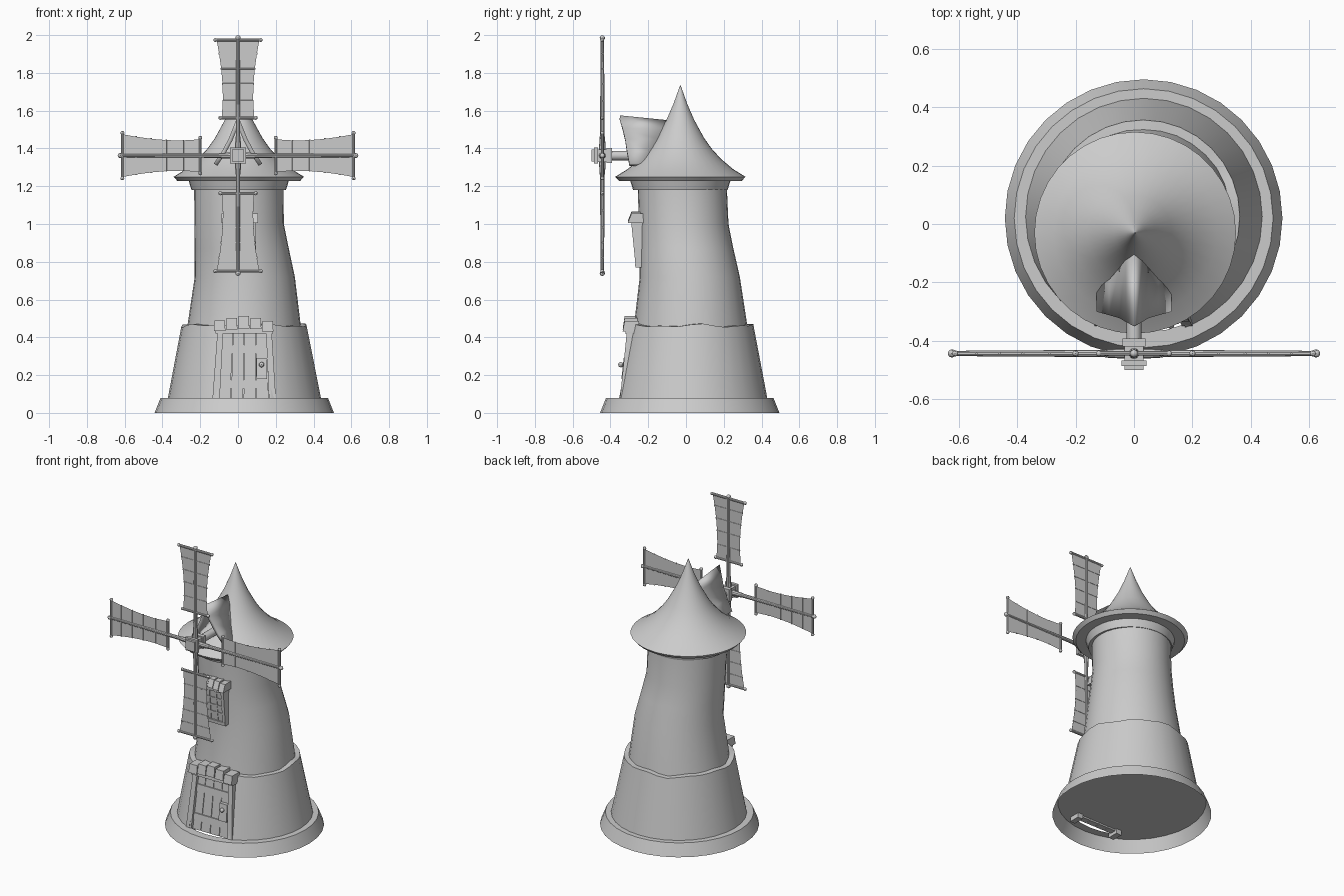
import bpy, bmesh, math
from mathutils import Matrix, Vector

if "Cube" in bpy.data.objects:
    bpy.data.objects.remove(bpy.data.objects["Cube"])


def finish(bm, name, smooth=None):
    bmesh.ops.recalc_face_normals(bm, faces=bm.faces)
    me = bpy.data.meshes.new(name)
    bm.to_mesh(me)
    bm.free()
    ob = bpy.data.objects.new(name, me)
    bpy.context.collection.objects.link(ob)
    bpy.ops.object.select_all(action='DESELECT')
    ob.select_set(True)
    bpy.context.view_layer.objects.active = ob
    if smooth:
        bpy.ops.object.shade_smooth_by_angle(angle=math.radians(smooth))
    return ob


def loft(name, rings, n=32, bottom=False, top=False, smooth=35, wave=None):
    """Skin round rings given as (cx, cy, z, r)."""
    bm = bmesh.new()
    loops = []
    for k, (cx, cy, z, r) in enumerate(rings):
        loop = []
        for i in range(n):
            a = 2 * math.pi * i / n
            dz = wave(a) if wave and k > 0 else 0
            loop.append(bm.verts.new((cx + r * math.cos(a), cy + r * math.sin(a), z + dz)))
        loops.append(loop)
    for a, b in zip(loops, loops[1:]):
        for i in range(n):
            j = (i + 1) % n
            bm.faces.new((a[i], a[j], b[j], b[i]))
    if bottom:
        bm.faces.new(loops[0])
    if top:
        bm.faces.new(loops[-1])
    return finish(bm, name, smooth)


def blocks(name, items):
    """Tapered blocks, each a lower and an upper rectangle (x0, x1, y0, y1, z)."""
    bm = bmesh.new()
    for item in items:
        v = []
        for x0, x1, y0, y1, z in item:
            v += [bm.verts.new(p) for p in ((x0, y0, z), (x1, y0, z), (x1, y1, z), (x0, y1, z))]
        for f in ((3, 2, 1, 0), (4, 5, 6, 7), (0, 1, 5, 4), (1, 2, 6, 5), (2, 3, 7, 6), (3, 0, 4, 7)):
            bm.faces.new([v[i] for i in f])
    return finish(bm, name)


def rod(bm, p, q, r, r2=None, n=10):
    p, q = Vector(p), Vector(q)
    d = q - p
    m = Matrix.Translation((p + q) / 2) @ d.to_track_quat('Z', 'Y').to_matrix().to_4x4()
    bmesh.ops.create_cone(bm, cap_ends=True, segments=n, radius1=r,
                          radius2=r if r2 is None else r2, depth=d.length, matrix=m)


def ball(bm, p, r):
    bmesh.ops.create_uvsphere(bm, u_segments=8, v_segments=6, radius=r, matrix=Matrix.Translation(p))


# plinth: open shell ring
loft("plinth", [(.033, .02, 0, .475), (.033, .02, .08, .443), (.033, .02, .08, .39)])

# lower wall with uneven top ledge and a door recess
wall = loft("lower_wall", [(.034, .025, .08, .405), (.031, .025, .462, .331), (.031, .025, .464, .28)],
            bottom=True, top=True,
            wave=lambda a: .006 * math.sin(5 * a + 1) + .005 * math.sin(9 * a))
cutter = blocks("door_cutter", [((-.115, .18, -.7, -.305, -.05), (-.09, .16, -.7, -.265, .44))])
cutter.hide_render = True
mod = wall.modifiers.new("door_recess", 'BOOLEAN')
mod.operation, mod.solver, mod.object = 'DIFFERENCE', 'EXACT', cutter
bpy.context.view_layer.objects.active = wall
bpy.ops.object.modifier_apply(modifier=mod.name)
bpy.data.objects.remove(cutter)

# upper tower, leaning and tapering
loft("upper_tower", [(.032, .025, .44, .303), (.036, .02, .72, .265), (.02, .002, .87, .249),
                     (.006, -.012, 1.0, .237), (.004, -.02, 1.2, .236)])

# cap roof with rim and collar
cap = [(.22, 1.18), (.25, 1.18), (.265, 1.228), (.325, 1.228), (.345, 1.25), (.28, 1.29), (.215, 1.345),
       (.165, 1.4), (.126, 1.455), (.074, 1.55), (.037, 1.635), (.001, 1.735)]
loft("cap_roof", [(.004, -.03, z, r) for r, z in cap], n=36)

# flared hood over the shaft: (x, z, front y, back y)
half = [(0, 1.575, -.35, -.10), (.028, 1.505, -.335, -.12), (.05, 1.45, -.322, -.15),
        (.085, 1.385, -.312, -.19), (.128, 1.32, -.30, -.22)]
bm = bmesh.new()
rows = []
for x, z, yf, yb in [(-x, z, f, b) for x, z, f, b in half[:0:-1]] + half:
    rows.append((bm.verts.new((x, yf, z)), bm.verts.new((x, yb, z - (.025 if x == 0 else 0)))))
for a, b in zip(rows, rows[1:]):
    bm.faces.new((a[0], b[0], b[1], a[1]))
hood = finish(bm, "shaft_hood", 30)
sol = hood.modifiers.new("thickness", 'SOLIDIFY')
sol.thickness, sol.offset = .022, -1

# shaft and hub
HZ, HY = 1.362, -.443
bm = bmesh.new()
rod(bm, (0, -.15, HZ), (0, -.48, HZ), .025, n=16)
finish(bm, "shaft", 35)
blocks("hub", [((-w, w, y0, y1, HZ - w), (-w, w, y0, y1, HZ + w)) for w, y0, y1 in
               ((.04, -.42, -.392), (.033, -.47, -.41), (.043, -.486, -.467), (.032, -.5, -.48))])

# sails: one built upright, then turned round the hub
for k in range(4):
    bm = bmesh.new()
    rod(bm, (0, 0, 0), (0, 0, .62), .013, .009)
    ball(bm, (0, 0, .623), .014)
    rod(bm, (0, 0, .03), (0, 0, .10), .018, .014)
    for h, w, r in ((.2, .094, .008), (.612, .12, .008)):
        rod(bm, (-w, 0, h), (w, 0, h), r)
        for s in (-1, 1):
            ball(bm, (s * w, 0, h), r * 1.3)
    for h, w in ((.29, .082), (.38, .085), (.46, .092), (.54, .103)):
        rod(bm, (-w, 0, h), (w, 0, h), .005, n=6)
    edge = [(.2, .086), (.3, .08), (.38, .082), (.46, .089), (.54, .1), (.612, .113)]
    for y in (-.003, .003):
        v = [(bm.verts.new((-w, y, h)), bm.verts.new((w, y, h))) for h, w in edge]
        for a, b in zip(v, v[1:]):
            bm.faces.new((a[0], a[1], b[1], b[0]))
    sail = finish(bm, f"sail_{k + 1}", 35)
    sail.matrix_world = Matrix.Translation((0, HY, HZ)) @ Matrix.Rotation(k * math.pi / 2, 4, 'Y')


# door: leaning planks, rails, frame and lintel
def lean(z):
    return -.33 + .105 * (z - .08)


planks = []
for i in range(4):
    b0, b1 = -.105 + .0675 * i, -.105 + .0675 * i + .064
    t0, t1 = -.085 + .06 * i, -.085 + .06 * i + .057
    planks.append(((b0, b1, lean(.07), -.29, .07), (t0, t1, lean(.42), -.26, .42)))
blocks("door_planks", planks)
blocks("door_rails", [((-.095, .158, lean(z) - .007, -.28, z), (-.095, .156, lean(z + .045) - .007, -.28, z + .045))
                      for z in (.13, .315)])
blocks("door_frame", [((-.137, -.098, -.352, -.28, .05), (-.108, -.078, -.312, -.25, .44)),
                      ((.165, .202, -.352, -.28, .05), (.148, .178, -.312, -.25, .44))])
blocks("door_lintel", [((-.118, .185, -.322, -.25, .42), (-.118, .185, -.318, -.25, .462))])
shingles = []
for i, (zb, zt) in enumerate(((.452, .488), (.46, .503), (.464, .512), (.461, .503), (.45, .487))):
    x0, x1 = -.127 + .0635 * i, -.127 + .0635 * i + .06
    shingles.append(((x0, x1, -.335, -.25, zb - .018), (x0 + .002, x1 - .002, -.325, -.25, zt)))
blocks("door_shingles", shingles)
blocks("lock_plate", [((.097, .153, -.342, -.3, .18), (.097, .153, -.33, -.29, .29))])
bm = bmesh.new()
ball(bm, (.125, -.345, .255), .014)
finish(bm, "door_knob", 35)

# window: sloped frame, glazing bars, pane and shingle lintel
WX = .01


def win(x0, x1, z0, z1, d):
    f = lambda z: -.258 - .1 * (z - .77) - d
    return ((WX + x0, WX + x1, f(z0), -.22, z0), (WX + x0, WX + x1, f(z1), -.22, z1))


blocks("window_pane", [win(-.07, .07, .78, 1.0, 0)])
blocks("window_frame", [win(-.085, -.065, .77, 1.02, .008), win(.065, .085, .77, 1.02, .008),
                        win(-.085, .085, .77, .792, .01), win(-.085, .085, .99, 1.02, .008)])
blocks("window_bars", [win(x - .005, x + .005, .78, 1.0, .004) for x in (-.025, .025)] +
       [win(-.07, .07, z - .005, z + .005, .004) for z in (.845, .893, .941)])
roof = []
for i, dz in enumerate((0, .008, .012, .008, 0)):
    x0 = WX - .098 + .0395 * i
    roof.append(((x0, x0 + .037, -.308, -.22, 1.005 + dz), (x0, x0 + .037, -.288, -.22, 1.055 + dz)))
blocks("window_shingles", roof)
